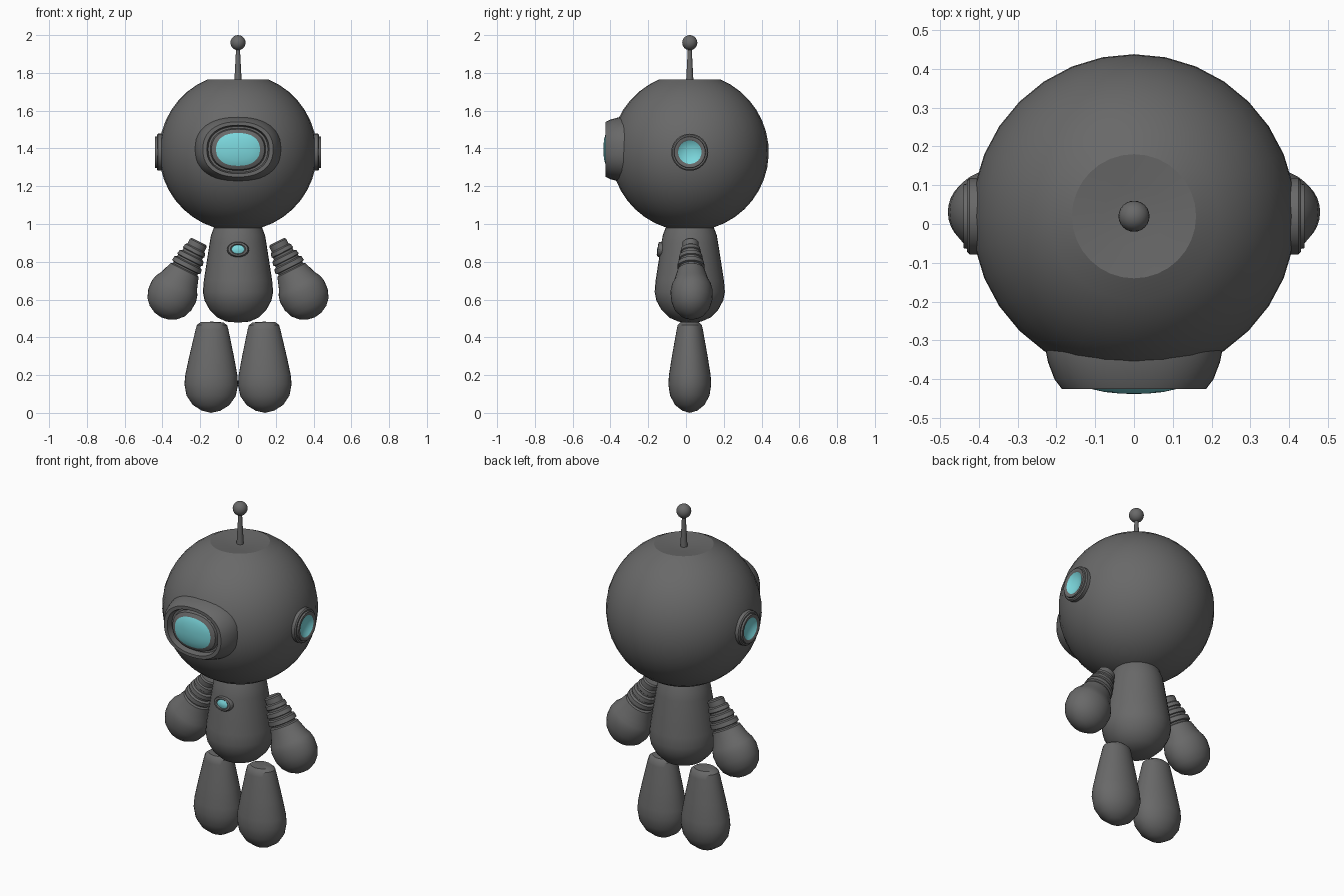
import bpy, bmesh, math
from mathutils import Matrix, Vector

if "Cube" in bpy.data.objects:
    bpy.data.objects.remove(bpy.data.objects["Cube"])


def material(name, rgb):
    m = bpy.data.materials.new(name)
    m.diffuse_color = (*rgb, 1)
    m.use_nodes = True
    m.node_tree.nodes["Principled BSDF"].inputs["Base Color"].default_value = m.diffuse_color
    return m


GREY = material("dark grey", (0.14, 0.14, 0.14))
CYAN = material("cyan glass", (0.2, 0.68, 0.72))
CY = 0.02  # depth of the figure's centre line


def loft(name, sections, origin, axis=(0, 0, 1), squash=1.0, segs=32, power=2.0,
         glass_from=None, angle=35):
    """Skin rings (radius, distance along axis) into a closed solid.
    squash scales the second cross direction; a radius of 0 makes a pole.
    Bands from index glass_from onward become glass."""
    w = Vector(axis).normalized()
    # first cross direction lies in the x-z plane unless the axis is sideways
    u = Vector((0, 1, 0)).cross(w) if abs(w.y) < 0.9 else Vector((1, 0, 0))
    u.normalize()
    v = w.cross(u)
    o = Vector(origin)
    bm = bmesh.new()
    rings = []
    for r, d in sections:
        rx, ry = r if isinstance(r, tuple) else (r, r * squash)
        if rx == 0:
            rings.append([bm.verts.new(o + w * d)])
            continue
        ring = []
        for i in range(segs):
            a = 2 * math.pi * i / segs
            c, s = math.cos(a), math.sin(a)
            x = math.copysign(abs(c) ** (2 / power), c) * rx
            y = math.copysign(abs(s) ** (2 / power), s) * ry
            ring.append(bm.verts.new(o + u * x + v * y + w * d))
        rings.append(ring)
    for k, (a, b) in enumerate(zip(rings, rings[1:])):
        for i in range(segs):
            j = (i + 1) % segs
            if len(a) == 1:
                f = bm.faces.new((a[0], b[j], b[i]))
            elif len(b) == 1:
                f = bm.faces.new((a[i], a[j], b[0]))
            else:
                f = bm.faces.new((a[i], a[j], b[j], b[i]))
            f.material_index = int(glass_from is not None and k >= glass_from)
    bmesh.ops.recalc_face_normals(bm, faces=bm.faces)
    me = bpy.data.meshes.new(name)
    bm.to_mesh(me)
    bm.free()
    me.materials.append(GREY)
    if glass_from is not None:
        me.materials.append(CYAN)
    ob = bpy.data.objects.new(name, me)
    bpy.context.collection.objects.link(ob)
    bpy.ops.object.select_all(action='DESELECT')
    ob.select_set(True)
    bpy.context.view_layer.objects.active = ob
    bpy.ops.object.shade_smooth_by_angle(angle=math.radians(angle))
    return ob


def ball(radius, end=math.pi, steps=16):
    """Sphere rings from the bottom pole up to the polar angle end."""
    return [(0 if i == 0 or (i == steps and end == math.pi) else radius * math.sin(end * i / steps),
             -radius * math.cos(end * i / steps)) for i in range(steps + 1)]


# Head: sphere with its crown cut off and slightly dished
R = 0.418
head = ball(R, math.pi - math.asin(0.16 / R), 18)
loft("head", head + [(0.08, 0.378), (0, 0.372)], (0, CY, 1.38), angle=25)

# Antenna
loft("antenna_rod", [(0, 0), (0.02, 0), (0.010, 0.19), (0, 0.19)], (0, CY, 1.745), segs=16)
loft("antenna_ball", ball(0.04, steps=12), (0, CY, 1.96), segs=24)

# Visor: flared frame, recess, then a raised face with a glass dome
loft("visor", [((0.228, 0.174), 0.22), ((0.228, 0.174), 0.325), ((0.222, 0.17), 0.355),
               ((0.205, 0.158), 0.40), ((0.186, 0.146), 0.425), ((0.165, 0.128), 0.425),
               ((0.158, 0.121), 0.39), ((0.146, 0.112), 0.39), ((0.14, 0.107), 0.412),
               ((0.116, 0.087), 0.424), ((0.075, 0.056), 0.433), ((0.035, 0.026), 0.437),
               (0, 0.438)],
     (0, 0, 1.395), axis=(0, -1, 0), segs=48, power=2.3, glass_from=9)

# Ear ports: stepped ring with a hollow glass
for side, sx in (("left", -1), ("right", 1)):
    loft(side + "_ear", [(0.098, 0.36), (0.098, 0.424), (0.092, 0.43), (0.084, 0.43),
                         (0.082, 0.44), (0.068, 0.44), (0.062, 0.436), (0.045, 0.426),
                         (0.022, 0.42), (0, 0.4185)],
         (0, CY, 1.38), axis=(sx, 0, 0), glass_from=6)

# Body
loft("body", [(0, 0.478), (0.06, 0.483), (0.11, 0.505), (0.15, 0.545), (0.177, 0.595),
              (0.186, 0.64), (0.181, 0.70), (0.15, 0.90), (0.143, 0.94), (0.128, 0.98), (0, 1.0)],
     (0, CY, 0))

# Chest light, set square to the sloping chest
loft("chest_light", [(0.058, -0.03), (0.058, 0.004), (0.052, 0.012), (0.040, 0.014),
                     (0.034, 0.009), (0.018, 0.014), (0, 0.016)],
     (0, CY - 0.157, 0.865), axis=(0, -1, 0.15), squash=0.7, segs=24, glass_from=4)

# Arms with ribbed sleeves, and legs
ARM = [(0, -0.129), (0.04, -0.123), (0.08, -0.102), (0.11, -0.07), (0.127, -0.025), (0.13, 0.025),
       (0.121, 0.06), (0.106, 0.085), (0.083, 0.15), (0.072, 0.156), (0.072, 0.164),
       (0.084, 0.168), (0.081, 0.192), (0.068, 0.198), (0.068, 0.208), (0.075, 0.212),
       (0.071, 0.234), (0.058, 0.24), (0.058, 0.252), (0.063, 0.256), (0.059, 0.276),
       (0.05, 0.282), (0.05, 0.312), (0.042, 0.319), (0, 0.32)]
LEG = [(0, 0.0), (0.05, 0.012), (0.097, 0.042), (0.13, 0.09), (0.142, 0.15), (0.138, 0.2),
       (0.118, 0.30), (0.087, 0.44), (0.08, 0.465), (0.06, 0.48), (0, 0.483)]
for side, sx in (("left", -1), ("right", 1)):
    loft(side + "_arm", ARM, (sx * 0.35, CY + 0.01, 0.622), axis=(-sx * 0.45, -0.02, 0.893),
         squash=0.86)
    loft(side + "_leg", LEG, (sx * 0.144, CY, 0), axis=(-sx * 0.015, 0, 1), squash=0.8)
